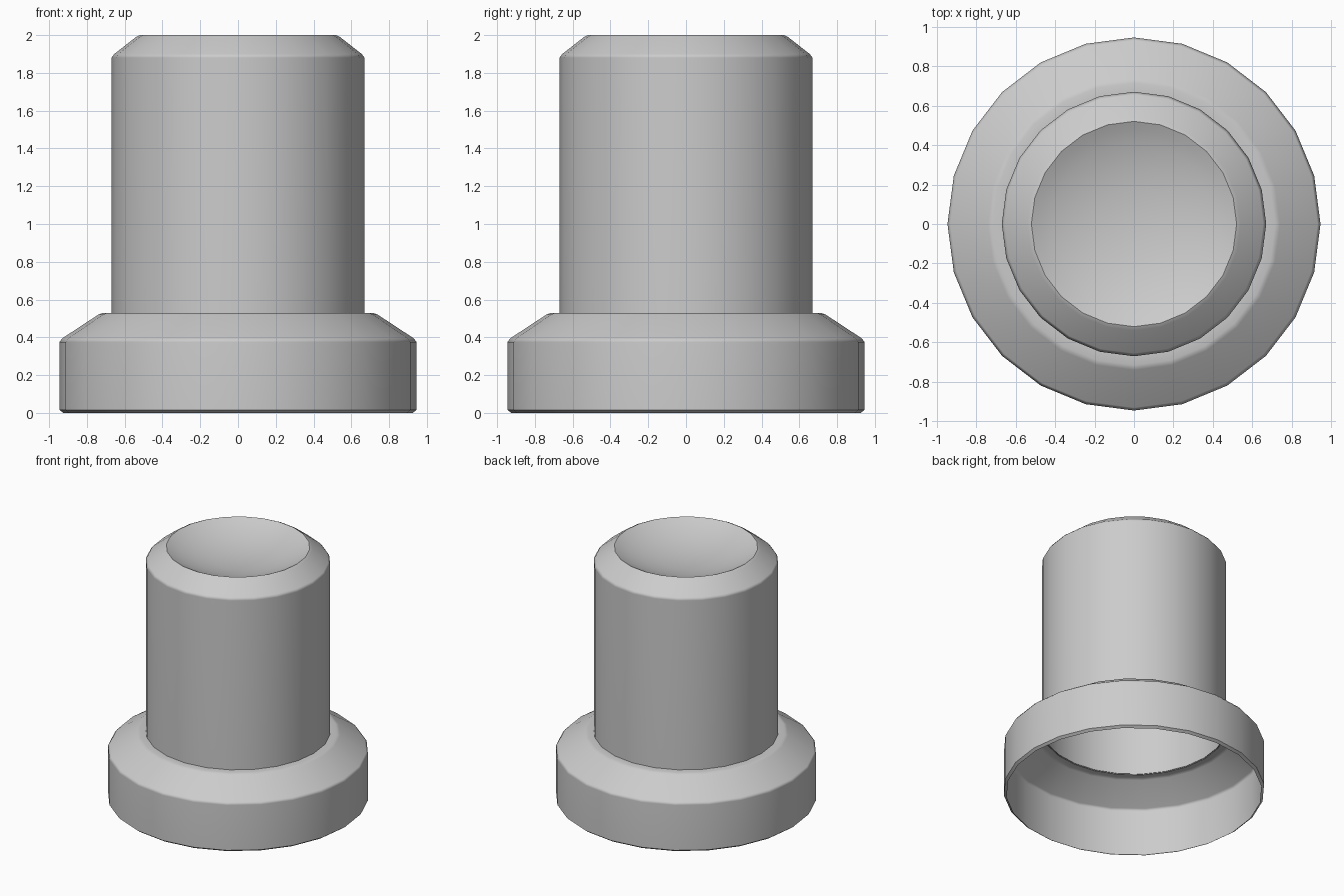
import bpy
import bmesh
import math

cube = bpy.data.objects.get("Cube")
if cube:
    bpy.data.objects.remove(cube, do_unlink=True)

SIDES = 24

grey = bpy.data.materials.new("light grey")
grey.use_nodes = True
colour = (0.6, 0.6, 0.6, 1.0)
grey.diffuse_color = colour
grey.node_tree.nodes["Principled BSDF"].inputs["Base Color"].default_value = colour


def lathe(name, profile):
    """Spin (radius, height) points around z into a smooth shell."""
    bm = bmesh.new()
    verts = [bm.verts.new((r, 0, z)) for r, z in profile]
    edges = [bm.edges.new(pair) for pair in zip(verts, verts[1:])]
    bmesh.ops.spin(bm, geom=verts + edges, cent=(0, 0, 0), axis=(0, 0, 1),
                   angle=math.tau, steps=SIDES)
    bmesh.ops.remove_doubles(bm, verts=bm.verts, dist=0.0005)
    bmesh.ops.recalc_face_normals(bm, faces=bm.faces)
    # Open shells: make sure the walls face outwards
    wall = max(bm.faces, key=lambda f: f.calc_area())
    centre = wall.calc_center_median()
    if wall.normal.x * centre.x + wall.normal.y * centre.y < 0:
        bmesh.ops.reverse_faces(bm, faces=bm.faces)
    mesh = bpy.data.meshes.new(name)
    bm.to_mesh(mesh)
    bm.free()
    mesh.materials.append(grey)
    obj = bpy.data.objects.new(name, mesh)
    bpy.context.collection.objects.link(obj)
    bpy.ops.object.select_all(action="DESELECT")
    obj.select_set(True)
    bpy.context.view_layer.objects.active = obj
    bpy.ops.object.shade_smooth_by_angle(angle=math.radians(50))
    # Keep the broad faces even and the shading roll confined to the soft edges
    weighted = obj.modifiers.new("even shading", "WEIGHTED_NORMAL")
    weighted.keep_sharp = True
    return obj


# Hollow collar: short wall, sloped shoulder, narrow flat lip
lathe("collar", [(0.925, 0), (0.945, 0.015), (0.945, 0.375), (0.93, 0.395),
                 (0.74, 0.52), (0.715, 0.53), (0.665, 0.53)])

# Button: open tube, chamfered rim, shallow dished top
RIM, DEPTH = 0.52, 0.11
dish = [(RIM * t, 2 - DEPTH * (1 - t ** 2.5)) for t in (0.92, 0.8, 0.6, 0.35, 0)]
lathe("button", [(0.67, 0.525), (0.67, 1.88), (0.655, 1.9), (0.54, 1.99),
                 (RIM, 2.0)] + dish)
